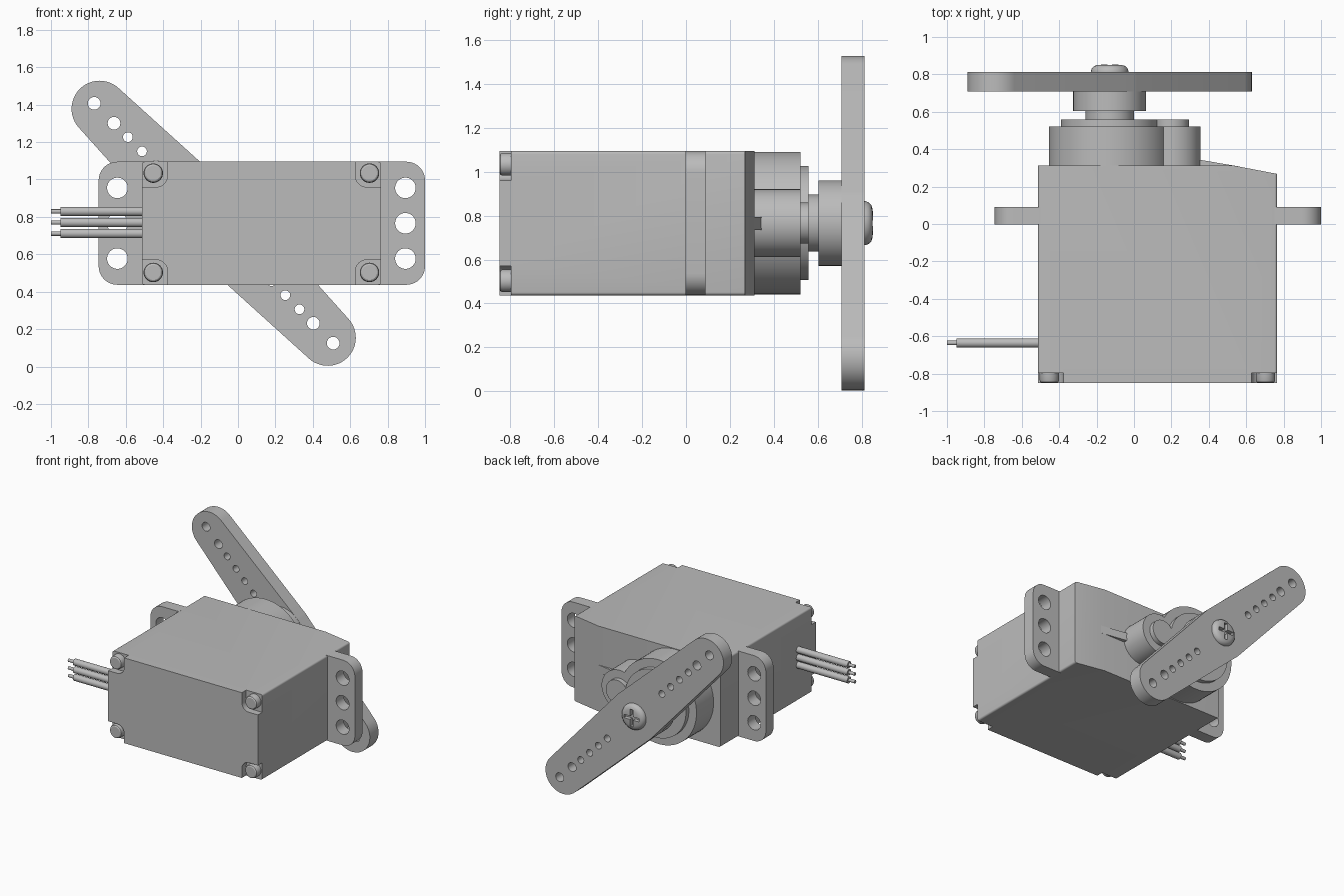
import bpy, bmesh, math
from mathutils import Matrix, Vector

cube = bpy.data.objects.get("Cube")
if cube:
    bpy.data.objects.remove(cube, do_unlink=True)

grey = bpy.data.materials.new("plain_grey")
grey.use_nodes = True
grey.diffuse_color = (0.5, 0.5, 0.5, 1)
grey.node_tree.nodes["Principled BSDF"].inputs["Base Color"].default_value = (0.5, 0.5, 0.5, 1)

AXIS_X, AXIS_Z = -0.13, 0.766      # output shaft
Z0, Z1 = 0.437, 1.095              # case bottom and top


def finish(name, bm):
    bmesh.ops.recalc_face_normals(bm, faces=bm.faces[:])
    mesh = bpy.data.meshes.new(name)
    bm.to_mesh(mesh)
    bm.free()
    mesh.materials.append(grey)
    ob = bpy.data.objects.new(name, mesh)
    bpy.context.scene.collection.objects.link(ob)
    return ob


def prism(name, outline, lo, hi, axis="y"):
    """Extrude a 2D outline: (x, z) along y, or (x, y) along z."""
    bm = bmesh.new()
    place = (lambda a, b: (a, lo, b)) if axis == "y" else (lambda a, b: (a, b, lo))
    face = bm.faces.new([bm.verts.new(place(a, b)) for a, b in outline])
    new = bmesh.ops.extrude_face_region(bm, geom=[face])["geom"]
    step = Vector((0, hi - lo, 0)) if axis == "y" else Vector((0, 0, hi - lo))
    bmesh.ops.translate(bm, vec=step, verts=[v for v in new if isinstance(v, bmesh.types.BMVert)])
    return finish(name, bm)


def arc(cx, cz, r, start, end, n):
    return [(cx + r * math.cos(math.radians(start + (end - start) * i / n)),
             cz + r * math.sin(math.radians(start + (end - start) * i / n))) for i in range(n + 1)]


def cylinder(name, x, z, r, lo, hi, n=48):
    return prism(name, arc(x, z, r, 0, 360, n)[:-1], lo, hi)


def rounded_rect(x0, x1, z0, z1, r):
    pts = []
    for k, (x, z) in enumerate([(x1 - r, z1 - r), (x0 + r, z1 - r), (x0 + r, z0 + r), (x1 - r, z0 + r)]):
        pts += arc(x, z, r, 90 * k, 90 * k + 90, 10)
    return pts


def lathe(name, profile, matrix, n=32):
    """Spin a (radius, height) profile about its axis, then place it."""
    bm = bmesh.new()
    verts = [bm.verts.new((r, 0, h)) for r, h in profile]
    edges = [bm.edges.new(pair) for pair in zip(verts, verts[1:])]
    bmesh.ops.spin(bm, geom=verts + edges, cent=(0, 0, 0), axis=(0, 0, 1),
                   angle=math.tau, steps=n, use_duplicate=False)
    bmesh.ops.remove_doubles(bm, verts=bm.verts[:], dist=1e-5)
    bmesh.ops.transform(bm, matrix=matrix, verts=bm.verts[:])
    return finish(name, bm)


def combine(ob, tools, operation):
    """Apply a boolean for each tool and remove the tool."""
    for tool in tools:
        tool.hide_render = True
        mod = ob.modifiers.new("bool", "BOOLEAN")
        mod.operation, mod.object, mod.solver = operation, tool, "EXACT"
        bpy.context.view_layer.objects.active = ob
        bpy.ops.object.modifier_apply(modifier=mod.name)
        bpy.data.objects.remove(tool, do_unlink=True)
    return ob


# Case with a sloped back corner and softened long edges
case = prism("case", [(-0.513, -0.85), (0.765, -0.85), (0.765, 0.268), (0.53, 0.313), (-0.513, 0.313)],
             Z0, Z1, axis="z")
bm = bmesh.new()
bm.from_mesh(case.data)
long_edges = [e for e in bm.edges
              if abs((e.verts[0].co - e.verts[1].co).normalized().y) > 0.9]
bmesh.ops.bevel(bm, geom=long_edges, offset=0.014, segments=4, profile=0.5, affect="EDGES")
bm.to_mesh(case.data)
bm.free()

# Corner pockets and their screws
pockets = []
for x, x0, x1 in ((-0.453, -0.65, -0.377), (0.703, 0.628, 0.9)):
    for z, z0, z1 in ((0.503, 0.3, 0.57), (1.034, 0.96, 1.23)):
        pockets.append(prism("pocket", rounded_rect(x0, x1, z0, z1, 0.06), -0.95, -0.797))
        to_front = Matrix.Translation((x, -0.79, z)) @ Matrix.Rotation(math.radians(90), 4, "X")
        lathe("corner_screw", [(0, 0), (0.052, 0), (0.052, 0.045), (0.048, 0.055), (0.04, 0.06), (0, 0.06)],
              to_front)
combine(case, pockets, "DIFFERENCE")

# Mounting tabs with three holes each
for name, x0, x1, hole_x in (("right_mount_tab", -0.745, -0.5, -0.645), ("left_mount_tab", 0.75, 1.0, 0.895)):
    r = 0.1
    if x0 < 0:
        outline = [(x1, Z0), (x1, Z1)] + arc(x0 + r, Z1 - r, r, 90, 180, 10) + arc(x0 + r, Z0 + r, r, 180, 270, 10)
    else:
        outline = [(x0, Z1), (x0, Z0)] + arc(x1 - r, Z0 + r, r, 270, 360, 10) + arc(x1 - r, Z1 - r, r, 0, 90, 10)
    tab = prism(name, outline, -0.003, 0.09)
    combine(tab, [cylinder("hole", hole_x, AXIS_Z + d, 0.055, -0.2, 0.3, 32) for d in (-0.189, 0, 0.189)],
            "DIFFERENCE")

# Gear housing: two tiers, each a large and a small round joined
for name, big, small, lo, hi in (("gear_housing", 0.325, 0.155, 0.3, 0.522),
                                 ("gear_housing_step", 0.26, 0.093, 0.51, 0.558)):
    tier = cylinder(name, AXIS_X, AXIS_Z, big, lo, hi, 64)
    combine(tier, [cylinder("small_round", 0.2, AXIS_Z, small, lo, hi)], "UNION")

# Thin rib running down the slope
prism("back_rib", [(0.3, 0.3), (0.3, 0.352), (0.56, 0.308), (0.56, 0.3)], 0.735, 0.795, axis="z")

# Output shaft and horn hub
cylinder("shaft_collar", AXIS_X, AXIS_Z, 0.13, 0.55, 0.61)
cylinder("horn_hub", AXIS_X, AXIS_Z, 0.195, 0.604, 0.715)

# Tapered double horn, drawn level and turned to its slant
REACH, END_R, MID_R = 0.864, 0.15, 0.195
tilt = math.degrees(math.asin((MID_R - END_R) / REACH))
flat = (arc(REACH, 0, END_R, -90 + tilt, 90 - tilt, 24) + arc(0, 0, MID_R, 90 - tilt, 90 + tilt, 2)
        + arc(-REACH, 0, END_R, 90 + tilt, 270 - tilt, 24) + arc(0, 0, MID_R, 270 - tilt, 270 + tilt, 2))
SLANT = math.radians(-45.1)
c, s = math.cos(SLANT), math.sin(SLANT)


def turned(u, v):
    return AXIS_X + u * c - v * s, AXIS_Z + u * s + v * c


horn = prism("horn", [turned(u, v) for u, v in flat], 0.708, 0.814)
holes = []
for side in (-1, 1):
    for dist, r in ((0.905, 0.034), (0.755, 0.034), (0.65, 0.026), (0.543, 0.026), (0.437, 0.026), (0.33, 0.026)):
        x, z = turned(side * dist, 0)
        holes.append(cylinder("hole", x, z, r, 0.6, 0.9, 20))
combine(horn, holes, "DIFFERENCE")

# Domed centre screw with a cross slot
to_back = Matrix.Translation((AXIS_X, 0.8, AXIS_Z)) @ Matrix.Rotation(math.radians(-90), 4, "X")
screw = lathe("horn_screw", [(0, 0), (0.1, 0), (0.1, 0.018), (0.095, 0.033), (0.082, 0.045), (0.062, 0.051),
                             (0, 0.053)], to_back, 40)
L, W = 0.065, 0.013
combine(screw, [prism("slot", [(AXIS_X + a * i, AXIS_Z + b * j) for i, j in ((-1, -1), (1, -1), (1, 1), (-1, 1))],
                      0.822, 0.9) for a, b in ((L, W), (W, L))], "DIFFERENCE")

# Three leads with bare cores
for i, z in enumerate((0.711, 0.77, 0.829)):
    outward = Matrix.Translation((-0.5, -0.636, z)) @ Matrix.Rotation(math.radians(-90), 4, "Y")
    lathe(f"lead_{i + 1}", [(0, 0), (0.025, 0), (0.025, 0.448), (0.012, 0.448), (0.012, 0.5), (0, 0.5)],
          outward, 20)

# Smooth the round surfaces, keep edges sharp
bpy.ops.object.select_all(action="DESELECT")
for ob in bpy.context.scene.objects:
    if ob.type == "MESH" and ob.data.materials and ob.data.materials[0] == grey:
        ob.select_set(True)
        bpy.context.view_layer.objects.active = ob
bpy.ops.object.shade_smooth_by_angle(angle=math.radians(30))
